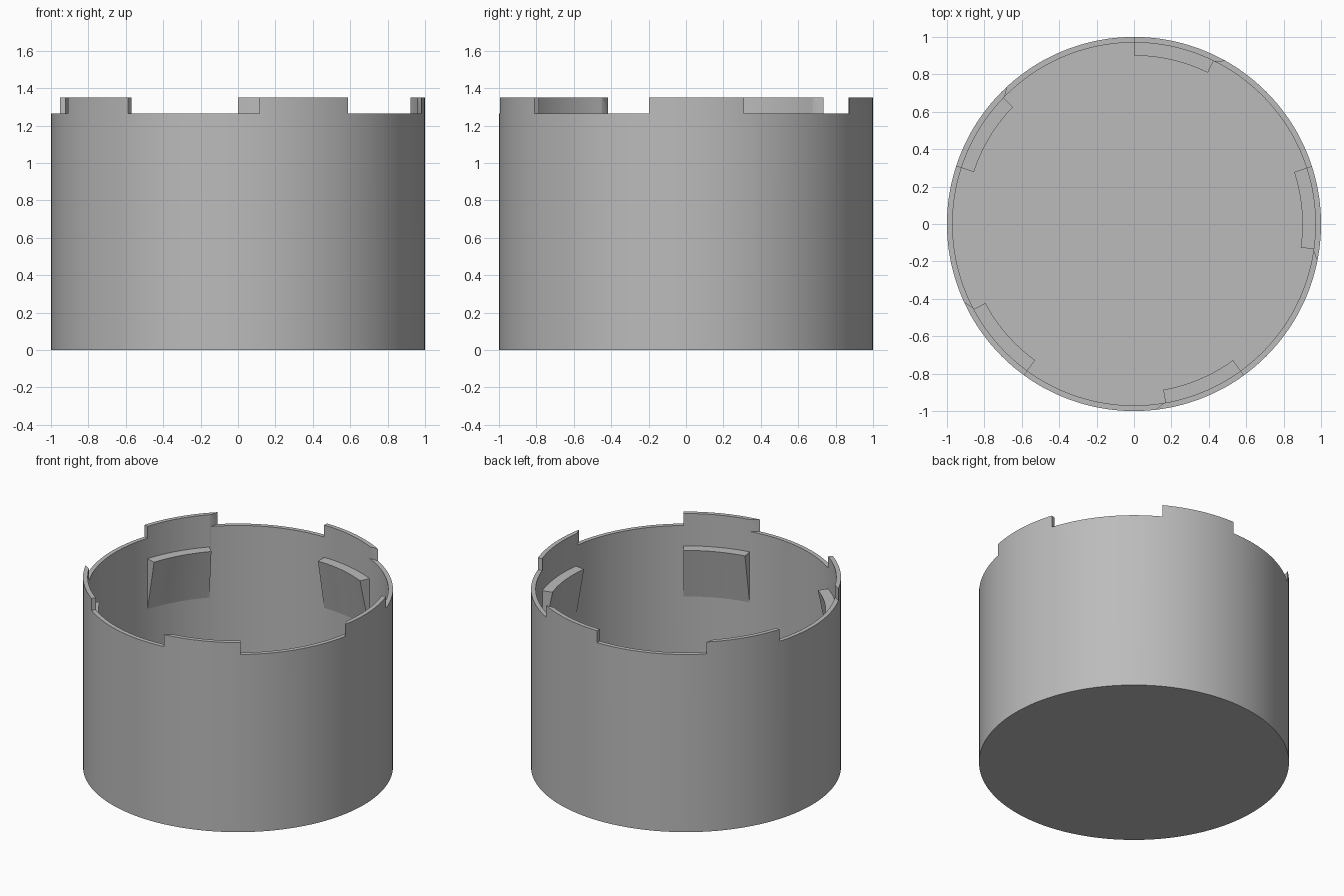
import bpy, bmesh
from math import radians, cos, sin, tau

cube = bpy.data.objects.get("Cube")
if cube:
    bpy.data.objects.remove(cube, do_unlink=True)

R_OUT, R_IN, FLOOR = 1.0, 0.97, 0.03
RIM_Z, TAB_Z = 1.265, 1.35
STARTS = [90 - 72 * i for i in range(5)]

grey = bpy.data.materials.new("grey_plastic")
grey.use_nodes = True
colour = (0.5, 0.5, 0.5, 1)
grey.diffuse_color = colour
grey.node_tree.nodes["Principled BSDF"].inputs["Base Color"].default_value = colour


def finish(name, bm):
    bmesh.ops.recalc_face_normals(bm, faces=bm.faces)
    mesh = bpy.data.meshes.new(name)
    bm.to_mesh(mesh)
    bm.free()
    obj = bpy.data.objects.new(name, mesh)
    mesh.materials.append(grey)
    bpy.context.collection.objects.link(obj)
    return obj


def activate(obj):
    bpy.ops.object.select_all(action='DESELECT')
    obj.select_set(True)
    bpy.context.view_layer.objects.active = obj


def smooth(obj):
    activate(obj)
    bpy.ops.object.shade_smooth_by_angle(angle=radians(30))


def arc_solid(bm, profile, steps=26):
    """Sweep a profile of (radius, z, first angle, last angle) around z."""
    rings = []
    for i in range(steps + 1):
        ring = []
        for r, z, a, b in profile:
            t = radians(a + (b - a) * i / steps)
            ring.append(bm.verts.new((r * cos(t), r * sin(t), z)))
        rings.append(ring)
    n = len(profile)
    for p, q in zip(rings, rings[1:]):
        for j in range(n):
            k = (j + 1) % n
            bm.faces.new((p[j], p[k], q[k], q[j]))
    bm.faces.new(rings[0])
    bm.faces.new(rings[-1][::-1])


# Cup: revolved wall with a closed floor
bm = bmesh.new()
profile = [(R_OUT, 0), (R_OUT, TAB_Z), (R_IN, TAB_Z), (R_IN, FLOOR)]
SEG = 360
rings = [[bm.verts.new((r * cos(tau * i / SEG), r * sin(tau * i / SEG), z))
          for i in range(SEG)] for r, z in profile]
for p, q in zip(rings, rings[1:]):
    for i in range(SEG):
        k = (i + 1) % SEG
        bm.faces.new((p[i], p[k], q[k], q[i]))
bm.faces.new(rings[0])
bm.faces.new(rings[-1])
cup = finish("cup", bm)

# Notches between the rim tabs, one end cut at a slant
bm = bmesh.new()
r0, r1, top = R_IN - 0.03, R_OUT + 0.03, TAB_Z + 0.1
for s in STARTS:
    arc_solid(bm, [(r0, RIM_Z, s - 23, s - 72), (r1, RIM_Z, s - 32, s - 72),
                   (r1, top, s - 32, s - 72), (r0, top, s - 23, s - 72)], 49)
cutter = finish("notch_cutter", bm)
cutter.hide_render = True
cut = cup.modifiers.new("notches", 'BOOLEAN')
cut.operation = 'DIFFERENCE'
cut.solver = 'EXACT'
cut.object = cutter
activate(cup)
bpy.ops.object.modifier_apply(modifier=cut.name)
bpy.data.objects.remove(cutter, do_unlink=True)
smooth(cup)

# Inner ledges: flat on top, tapering down into the wall
for i, s in enumerate(STARTS):
    bm = bmesh.new()
    arc_solid(bm, [(r, z, s, s - 26) for r, z in
                   ((0.9, 1.12), (0.985, 1.12), (0.985, 0.76), (R_IN, 0.76))])
    smooth(finish(f"inner_ledge_{i + 1}", bm))
